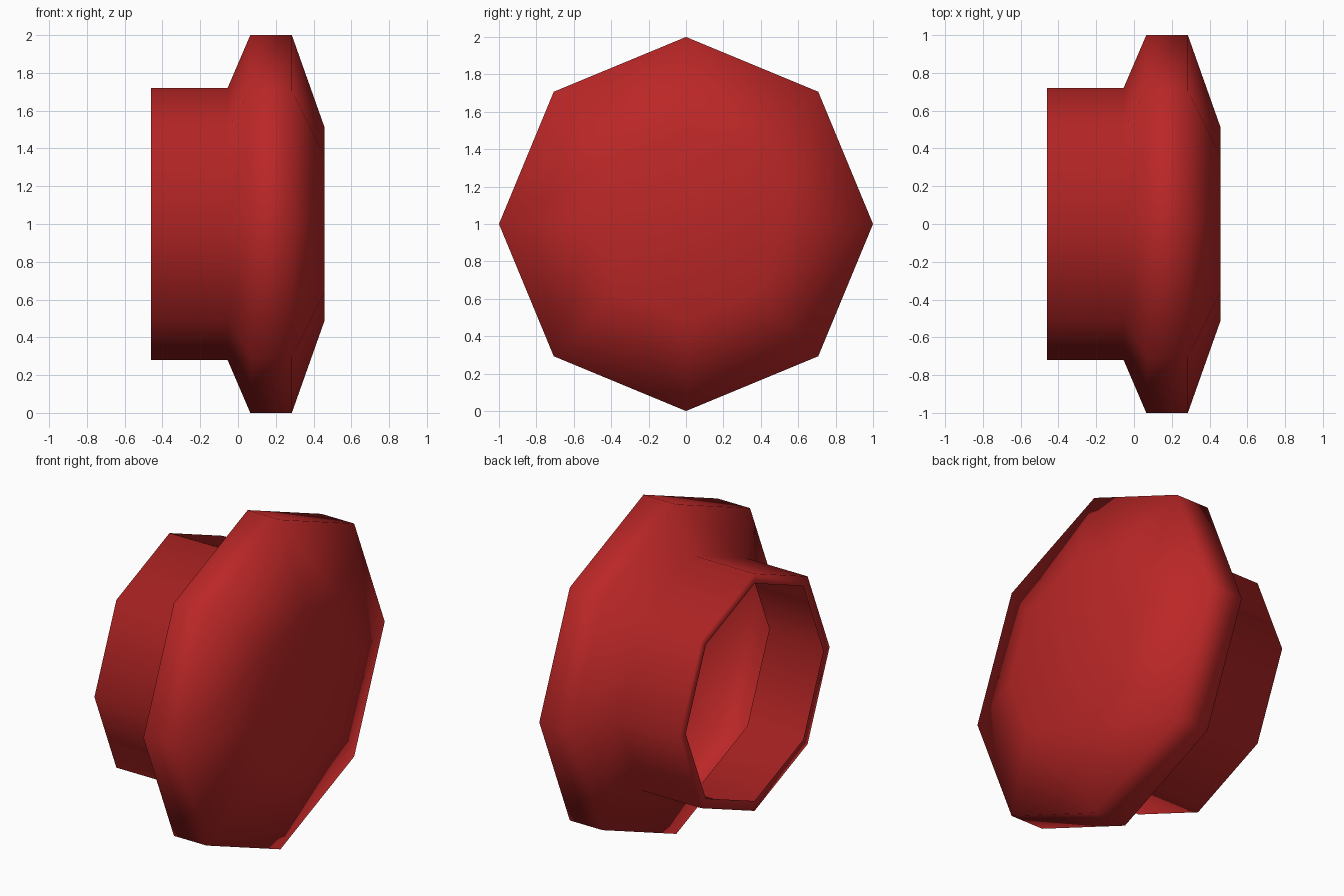
import bpy
import bmesh
import math

cube = bpy.data.objects.get("Cube")
if cube:
    bpy.data.objects.remove(cube, do_unlink=True)

SIDES = 8

red = bpy.data.materials.new("red")
red.use_nodes = True
colour = (0.5, 0.02, 0.02, 1)
red.diffuse_color = colour
red.node_tree.nodes["Principled BSDF"].inputs["Base Color"].default_value = colour

# Profile as (x, radius): inner lip, open neck, flared flange, domed cap
profile = [(-0.46, 0.66), (-0.46, 0.72), (-0.055, 0.72), (0.065, 1.0),
           (0.285, 1.0), (0.457, 0.515)]


def ring(bm, x, radius):
    """One octagonal ring around the x axis, with a corner at the top."""
    angles = [math.tau * k / SIDES for k in range(SIDES)]
    return [bm.verts.new((x, radius * math.sin(a), 1 + radius * math.cos(a)))
            for a in angles]


# Hollow knob shell, open at the neck
bm = bmesh.new()
rings = [ring(bm, x, r) for x, r in profile]
for low, high in zip(rings, rings[1:]):
    for k in range(SIDES):
        n = (k + 1) % SIDES
        bm.faces.new((low[k], high[k], high[n], low[n]))
cap = bm.faces.new(rings[-1])
bmesh.ops.recalc_face_normals(bm, faces=bm.faces)
cap.normal_update()
if cap.normal.x < 0:
    bmesh.ops.reverse_faces(bm, faces=bm.faces)
for face in bm.faces:
    face.smooth = True

mesh = bpy.data.meshes.new("knob_shell")
bm.to_mesh(mesh)
bm.free()
mesh.materials.append(red)
knob = bpy.data.objects.new("knob_shell", mesh)
bpy.context.collection.objects.link(knob)
